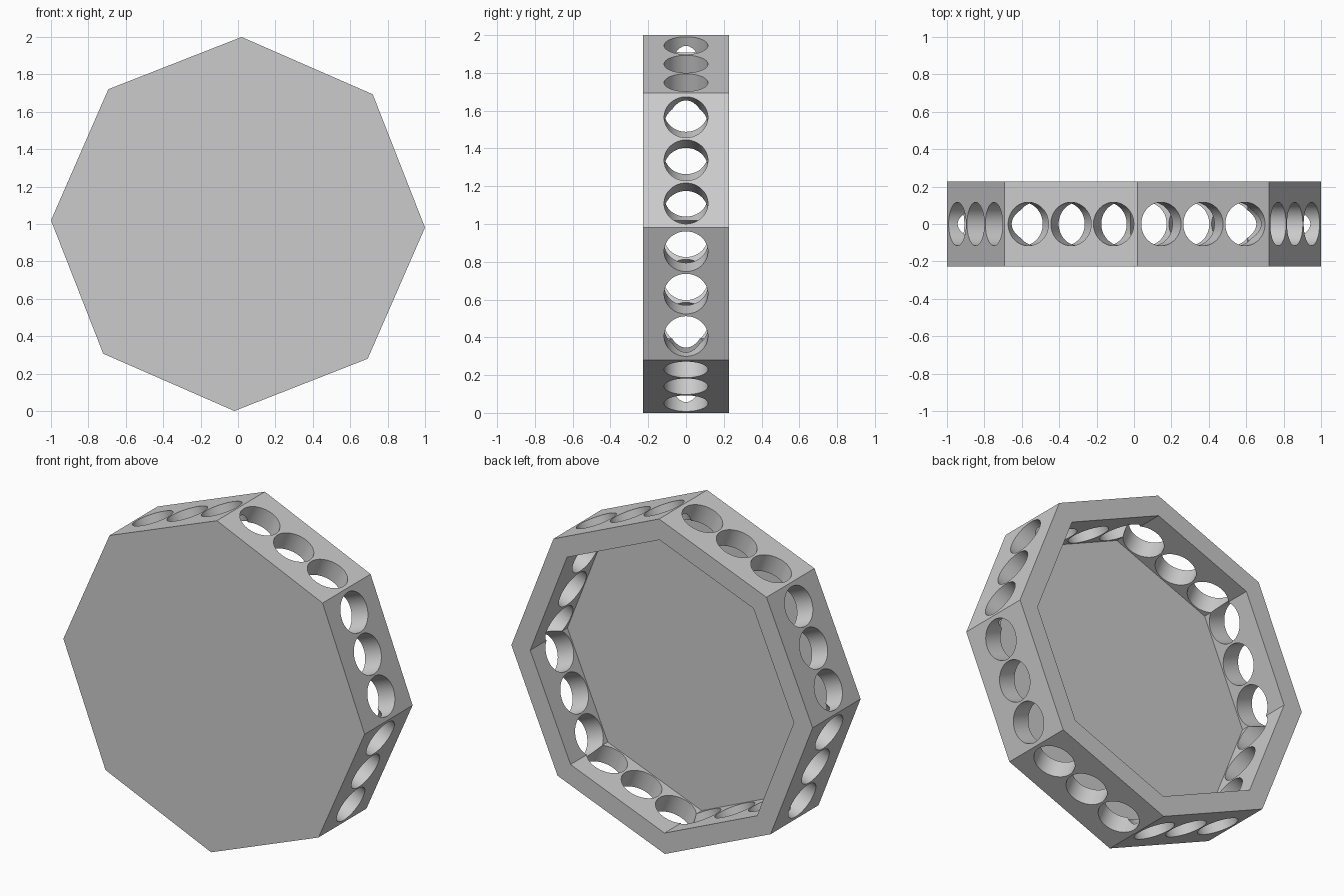
import bpy, bmesh, math
from mathutils import Matrix, Vector

cube = bpy.data.objects.get("Cube")
if cube:
    bpy.data.objects.remove(cube, do_unlink=True)

SIDES = 8
TILT = math.radians(-1.1)        # slight roll of the octagon
OUTER, INNER = 1.0, 0.875        # corner radii of the wall
HALF_DEPTH = 0.2275
FLOOR = -0.125                   # inner face of the front plate
HOLE_RADIUS, HOLE_SPACING = 0.116, 0.245
CENTRE = Vector((0, 0, 1))

grey = bpy.data.materials.new("light grey")
grey.use_nodes = True
colour = (0.6, 0.6, 0.6, 1)
grey.diffuse_color = colour
grey.node_tree.nodes["Principled BSDF"].inputs["Base Color"].default_value = colour


def make_object(name, bm):
    bmesh.ops.recalc_face_normals(bm, faces=bm.faces)
    mesh = bpy.data.meshes.new(name)
    bm.to_mesh(mesh)
    bm.free()
    mesh.materials.append(grey)
    obj = bpy.data.objects.new(name, mesh)
    bpy.context.scene.collection.objects.link(obj)
    return obj


def ring(bm, radius, y):
    verts = []
    for i in range(SIDES):
        a = TILT + math.tau * i / SIDES
        verts.append(bm.verts.new(CENTRE + Vector((radius * math.cos(a), y, radius * math.sin(a)))))
    return verts


# Octagonal tray: closed front plate, wall open to the back
bm = bmesh.new()
rings = [ring(bm, OUTER, -HALF_DEPTH), ring(bm, OUTER, HALF_DEPTH),
         ring(bm, INNER, HALF_DEPTH), ring(bm, INNER, FLOOR)]
for lower, upper in zip(rings, rings[1:]):
    for i in range(SIDES):
        j = (i + 1) % SIDES
        bm.faces.new((lower[i], lower[j], upper[j], upper[i]))
bm.faces.new(rings[0])
bm.faces.new(rings[-1])
tray = make_object("octagonal_tray", bm)

# Three round holes through each pair of opposite walls
cutters = []
for k in range(SIDES // 2):
    angle = TILT + math.tau * (k + 0.5) / SIDES
    bm = bmesh.new()
    for step in (-1, 0, 1):
        place = (Matrix.Translation(CENTRE) @ Matrix.Rotation(-angle, 4, 'Y')
                 @ Matrix.Translation((0, 0, step * HOLE_SPACING))
                 @ Matrix.Rotation(math.pi / 2, 4, 'Y'))
        bmesh.ops.create_cone(bm, cap_ends=True, segments=64, radius1=HOLE_RADIUS,
                              radius2=HOLE_RADIUS, depth=2.4, matrix=place)
    cutter = make_object("hole_cutter", bm)
    cutter.hide_render = True
    cutters.append(cutter)
    mod = tray.modifiers.new("holes", 'BOOLEAN')
    mod.operation = 'DIFFERENCE'
    mod.solver = 'EXACT'
    mod.object = cutter

# Bake the holes, then discard the cutters
bpy.context.view_layer.update()
evaluated = tray.evaluated_get(bpy.context.evaluated_depsgraph_get())
baked = bpy.data.meshes.new_from_object(evaluated)
tray.modifiers.clear()
tray.data = baked
for cutter in cutters:
    bpy.data.objects.remove(cutter, do_unlink=True)

# Smooth hole walls, sharp edges elsewhere
bpy.ops.object.select_all(action='DESELECT')
tray.select_set(True)
bpy.context.view_layer.objects.active = tray
bpy.ops.object.shade_smooth_by_angle(angle=math.radians(30))
